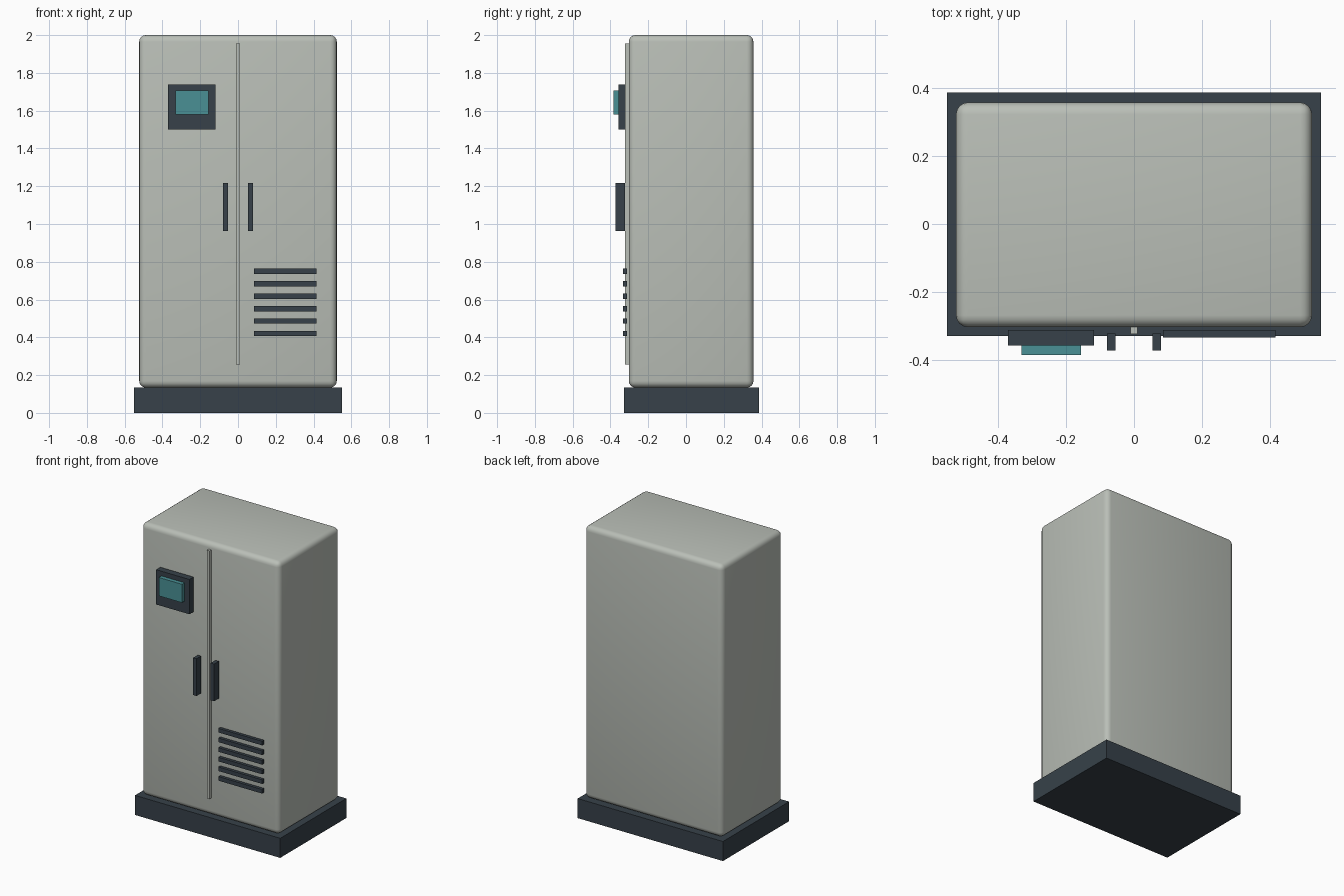
import bpy
from mathutils import Vector

cube = bpy.data.objects.get("Cube")
if cube:
    bpy.data.objects.remove(cube, do_unlink=True)


def material(name, rgb):
    m = bpy.data.materials.new(name)
    m.use_nodes = True
    m.diffuse_color = (*rgb, 1)
    m.node_tree.nodes["Principled BSDF"].inputs["Base Color"].default_value = (*rgb, 1)
    return m


shell = material("light grey paint", (0.49, 0.52, 0.475))
dark = material("dark slate", (0.038, 0.053, 0.067))
teal = material("teal glass", (0.067, 0.28, 0.30))


def box(name, low, high, mat, bevel=0):
    """Box between two opposite corners, with optional rounded edges."""
    low, high = Vector(low), Vector(high)
    bpy.ops.mesh.primitive_cube_add(size=1, location=(low + high) / 2)
    ob = bpy.context.object
    ob.name = name
    ob.scale = high - low
    bpy.ops.object.transform_apply(location=False, rotation=False, scale=True)
    ob.data.materials.append(mat)
    if bevel:
        mod = ob.modifiers.new("rounded edges", "BEVEL")
        mod.width = bevel
        mod.segments = 4
        bpy.ops.object.modifier_apply(modifier=mod.name)
        bpy.ops.object.shade_smooth_by_angle()
    return ob


# Cabinet on its plinth
box("plinth", (-0.55, -0.329, 0), (0.55, 0.386, 0.134), dark)
box("cabinet", (-0.523, -0.303, 0.134), (0.523, 0.357, 2), shell, 0.035)

# Strip between the two doors
box("door_seam", (-0.01, -0.323, 0.255), (0.01, -0.302, 1.955), shell)

# Door handles
for side, x in (("right", -0.067), ("left", 0.067)):
    box(side + "_handle", (x - 0.013, -0.372, 0.963), (x + 0.013, -0.322, 1.218), dark)

# Control panel with its screen
box("control_panel", (-0.37, -0.357, 1.5), (-0.118, -0.312, 1.738), dark)
box("screen", (-0.33, -0.385, 1.58), (-0.155, -0.35, 1.706), teal)

# Ventilation slats
for i in range(6):
    z = 0.42 + 0.066 * i
    box("vent_slat_%d" % (i + 1), (0.085, -0.333, z - 0.014), (0.416, -0.312, z + 0.014), dark)
